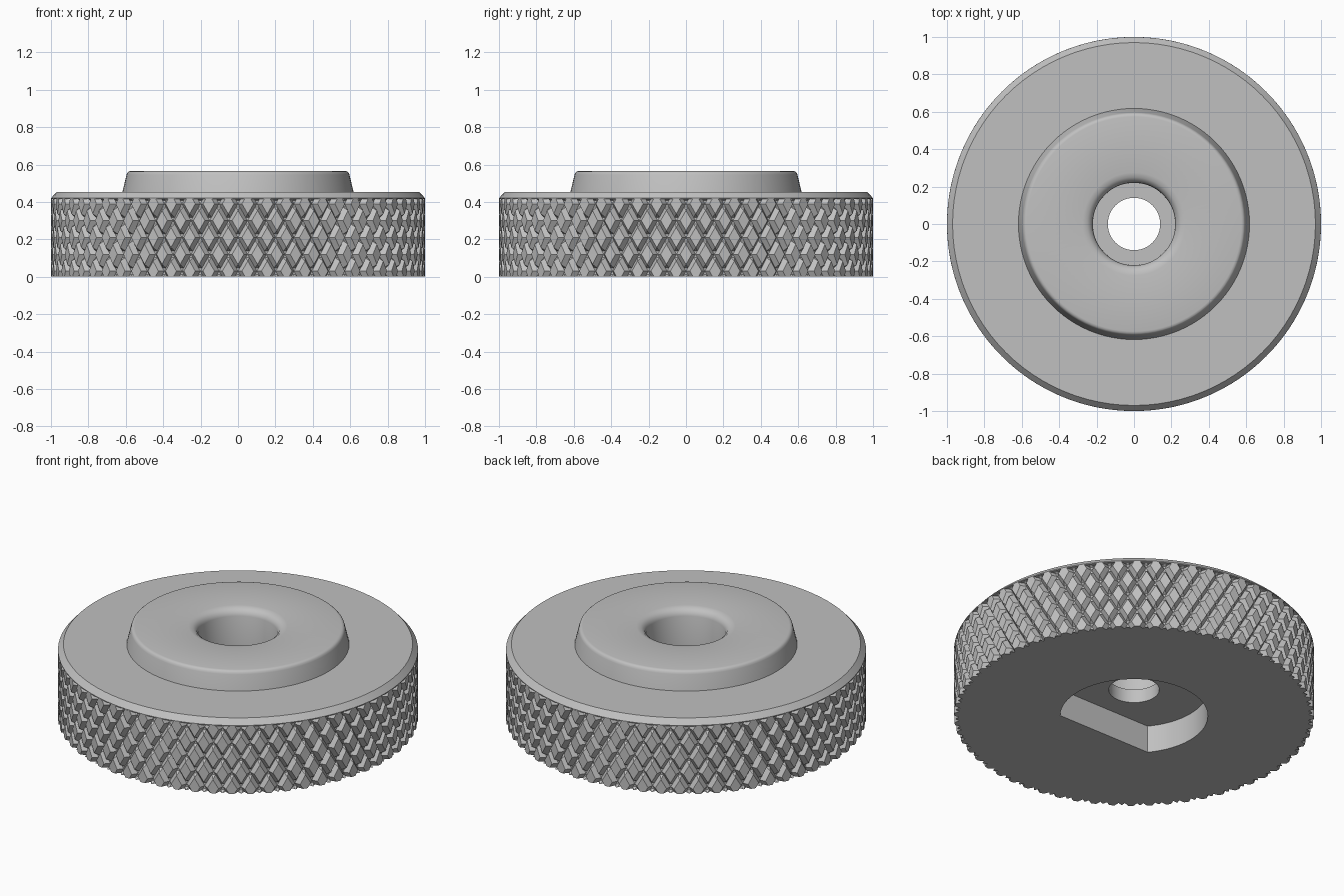
import bpy, bmesh, math
from mathutils import Vector

cube = bpy.data.objects.get("Cube")
if cube:
    bpy.data.objects.remove(cube, do_unlink=True)

SEGMENTS = 96
GROOVES, PITCH = 60, 0.18          # knurl count and diamond height
GROOVE_HALF, GROOVE_DEPTH = 0.2, 0.03
GRIP_TOP = 0.415
HOLE_R, POCKET_R, POCKET_FLAT, POCKET_TOP = 0.14, 0.41, -0.26, 0.167

steel = bpy.data.materials.new("brushed grey")
steel.use_nodes = True
GREY = (0.53, 0.53, 0.53, 1)
steel.diffuse_color = GREY
steel.node_tree.nodes["Principled BSDF"].inputs["Base Color"].default_value = GREY


def finish(bm, name):
    bmesh.ops.recalc_face_normals(bm, faces=bm.faces[:])
    mesh = bpy.data.meshes.new(name)
    bm.to_mesh(mesh)
    bm.free()
    mesh.materials.append(steel)
    obj = bpy.data.objects.new(name, mesh)
    bpy.context.collection.objects.link(obj)
    bpy.ops.object.select_all(action="DESELECT")
    obj.select_set(True)
    bpy.context.view_layer.objects.active = obj
    bpy.ops.object.shade_smooth_by_angle(angle=math.radians(35))
    return obj


def loop(bm, points):
    verts = [bm.verts.new(p) for p in points]
    return [bm.edges.new((v, verts[i - 1])) for i, v in enumerate(verts)]


def circle(radius, z, start=0, end=math.tau, count=SEGMENTS, closed=True):
    steps = count if closed else count - 1
    angles = [start + (end - start) * i / steps for i in range(count)]
    return [(radius * math.cos(a), radius * math.sin(a), z) for a in angles]


def fill(bm, edges):
    bmesh.ops.triangle_fill(bm, edges=edges, use_beauty=True, normal=(0, 0, -1))


# Knurled band: diamonds between two crossing families of V grooves
def knurl_point(a, b):
    in_groove = any(abs(t - round(t)) < 1e-6 for t in (a, b))
    radius = 1 - (GROOVE_DEPTH if in_groove else 0)
    angle = math.pi * (a + b) / GROOVES
    return (radius * math.cos(angle), radius * math.sin(angle),
            (a - b) / 2 * PITCH + 0.03)


bm = bmesh.new()
cuts = [0, GROOVE_HALF, 1 - GROOVE_HALF, 1]
spans = list(zip(cuts, cuts[1:]))
for i in range(GROOVES):
    for k in range(-2, 7):
        for a0, a1 in spans:
            for b0, b1 in spans:
                corners = [(a0, b0), (a1, b0), (a1, b1), (a0, b1)]
                bm.faces.new([bm.verts.new(knurl_point(i + a, i - k + b))
                              for a, b in corners])
bmesh.ops.remove_doubles(bm, verts=bm.verts[:], dist=1e-4)
bmesh.ops.triangulate(bm, faces=bm.faces[:])
for height, side in ((0, -1), (GRIP_TOP, 1)):
    bmesh.ops.bisect_plane(bm, geom=bm.verts[:] + bm.edges[:] + bm.faces[:],
                           dist=1e-5, plane_co=(0, 0, height),
                           plane_no=(0, 0, side), clear_outer=True)

# Underside with the D-shaped pocket
rim = [e for e in bm.edges if e.is_boundary and all(abs(v.co.z) < 1e-4 for v in e.verts)]
corner = math.asin(POCKET_FLAT / POCKET_R)
pocket = loop(bm, circle(POCKET_R, 0, corner, math.pi - corner, 64, closed=False))
fill(bm, rim + pocket)
walls = bmesh.ops.extrude_edge_only(bm, edges=pocket)["geom"]
bmesh.ops.translate(bm, vec=(0, 0, POCKET_TOP),
                    verts=[g for g in walls if isinstance(g, bmesh.types.BMVert)])
ceiling = [g for g in walls if isinstance(g, bmesh.types.BMEdge)
           and all(v.co.z > POCKET_TOP - 1e-4 for v in g.verts)]
fill(bm, ceiling + loop(bm, circle(HOLE_R, POCKET_TOP)))
finish(bm, "knurled_grip")

# Turned top: chamfered rim, tapered boss, counterbore and through hole
profile = [
    (0.95, GRIP_TOP), (1, GRIP_TOP), (1, 0.42), (0.97, 0.453), (0.618, 0.453),
    (0.596, 0.545), (0.592, 0.556), (0.584, 0.563), (0.574, 0.565),
    (0.275, 0.565), (0.25, 0.56), (0.23, 0.545), (0.221, 0.522),
    (0.22, 0.25), (HOLE_R, 0.25), (HOLE_R, POCKET_TOP),
]
bm = bmesh.new()
verts = [bm.verts.new((r, 0, z)) for r, z in profile]
edges = [bm.edges.new(pair) for pair in zip(verts, verts[1:])]
bmesh.ops.spin(bm, geom=verts + edges, cent=(0, 0, 0), axis=(0, 0, 1),
               angle=math.tau, steps=SEGMENTS, use_duplicate=False)
bmesh.ops.remove_doubles(bm, verts=bm.verts[:], dist=1e-5)
finish(bm, "turned_top")
